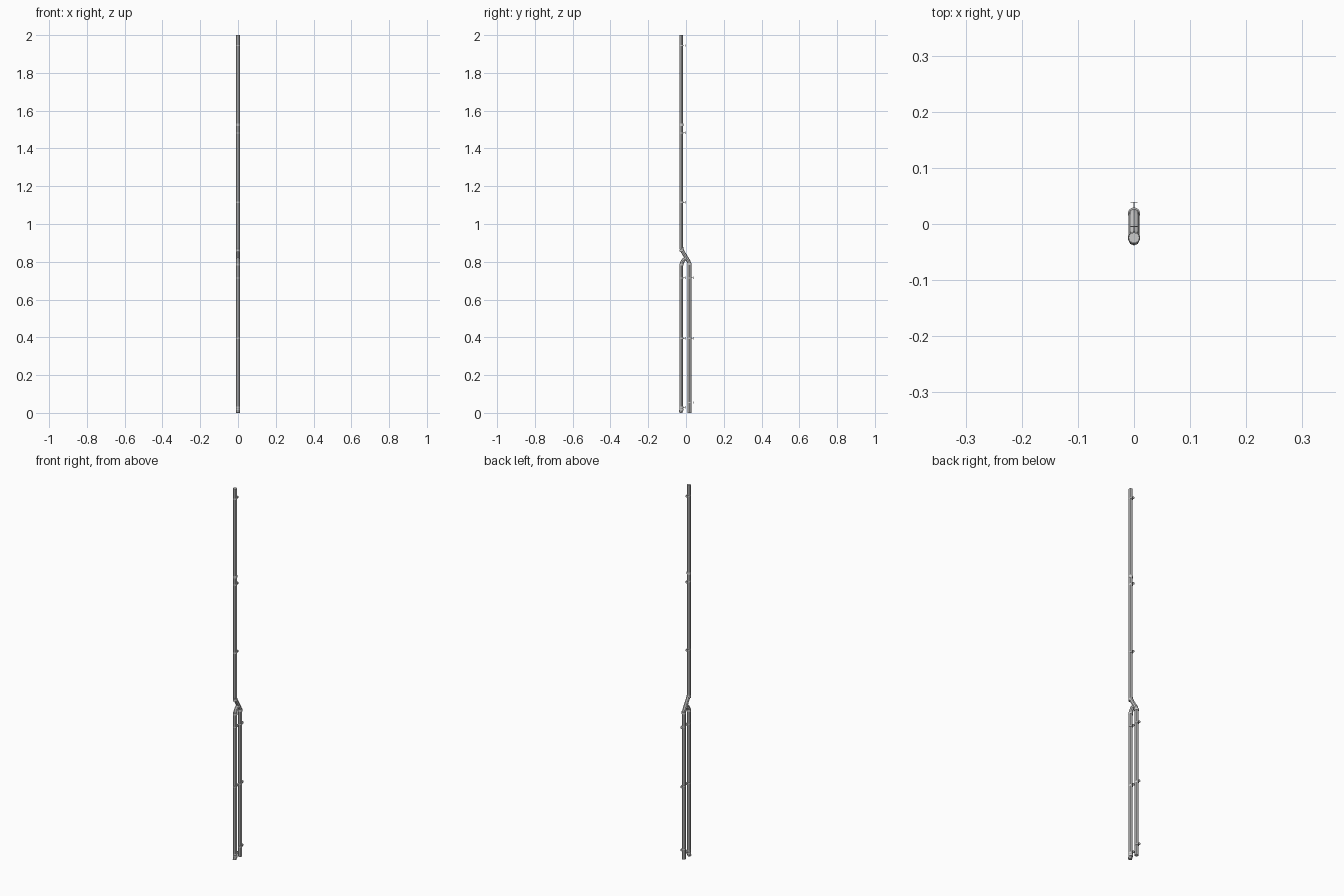
import bpy, math
from mathutils import Vector

if "Cube" in bpy.data.objects:
    bpy.data.objects.remove(bpy.data.objects["Cube"])

R = 0.0098          # pipe radius
FRONT, BACK = -0.0245, 0.0185   # pipe axes in y


def smooth(ob):
    bpy.ops.object.select_all(action='DESELECT')
    ob.select_set(True)
    bpy.context.view_layer.objects.active = ob
    bpy.ops.object.shade_smooth_by_angle(angle=math.radians(40))


def rod(name, a, b, r, sides=16):
    a, b = Vector(a), Vector(b)
    d = b - a
    bpy.ops.mesh.primitive_cylinder_add(vertices=sides, radius=r, depth=d.length,
                                        location=(a + b) / 2)
    ob = bpy.context.object
    ob.rotation_euler = d.to_track_quat('Z', 'Y').to_euler()
    ob.name = name
    smooth(ob)
    return ob


def pipe(name, points, r=R, bend=0.014, steps=4):
    # round each corner of the (y, z) path, then sweep a circle along it
    pts = [Vector((0, y, z)) for y, z in points]
    path = [pts[0]]
    for p, q, s in zip(pts, pts[1:], pts[2:]):
        b = min(bend, (p - q).length * 0.45, (s - q).length * 0.45)
        u, v = q + (p - q).normalized() * b, q + (s - q).normalized() * b
        for i in range(steps + 1):
            t = i / steps
            path.append(u * (1 - t) ** 2 + q * 2 * t * (1 - t) + v * t * t)
    path.append(pts[-1])
    cu = bpy.data.curves.new(name, 'CURVE')
    cu.dimensions = '3D'
    cu.bevel_depth, cu.bevel_resolution = r, 2
    cu.use_fill_caps = True
    sp = cu.splines.new('POLY')
    sp.points.add(len(path) - 1)
    for sp_pt, co in zip(sp.points, path):
        sp_pt.co = (*co, 1)
    ob = bpy.data.objects.new(name, cu)
    bpy.context.collection.objects.link(ob)
    bpy.ops.object.select_all(action='DESELECT')
    ob.select_set(True)
    bpy.context.view_layer.objects.active = ob
    bpy.ops.object.convert(target='MESH')
    smooth(bpy.context.object)


def bracket(y, z):
    # clamp ring, wall stud and wall plate
    rod("clamp_ring", (0, y, z - 0.003), (0, y, z + 0.003), R + 0.0008)
    rod("wall_stud", (0, y, z), (0, y + 0.0205, z), 0.0013, 8)
    rod("wall_plate", (0, y + 0.0195, z), (0, y + 0.0207, z), 0.0065, 16)


# main downpipe, stepping back at the junction
pipe("main_pipe", [(FRONT, 2), (FRONT, 0.865), (BACK, 0.795), (BACK, 0)])

# branch pipe, joining the slope at the top and kicking forward at the foot
pipe("branch_pipe", [(0.004, 0.818), (-0.012, 0.812), (FRONT, 0.79),
                     (FRONT, 0.022), (-0.0285, 0)])

# pipe socket joints
for y, z in [(FRONT, 1.525), (FRONT, 0.785), (BACK, 0.788), (FRONT, 0.86), (FRONT, 0.018)]:
    rod("socket_joint", (0, y, z - 0.006), (0, y, z + 0.006), R + 0.0012)

# wall brackets
for z in (1.945, 1.482, 1.115, 0.715, 0.395, 0.03):
    bracket(FRONT, z)
for z in (0.715, 0.395, 0.055):
    bracket(BACK, z)
